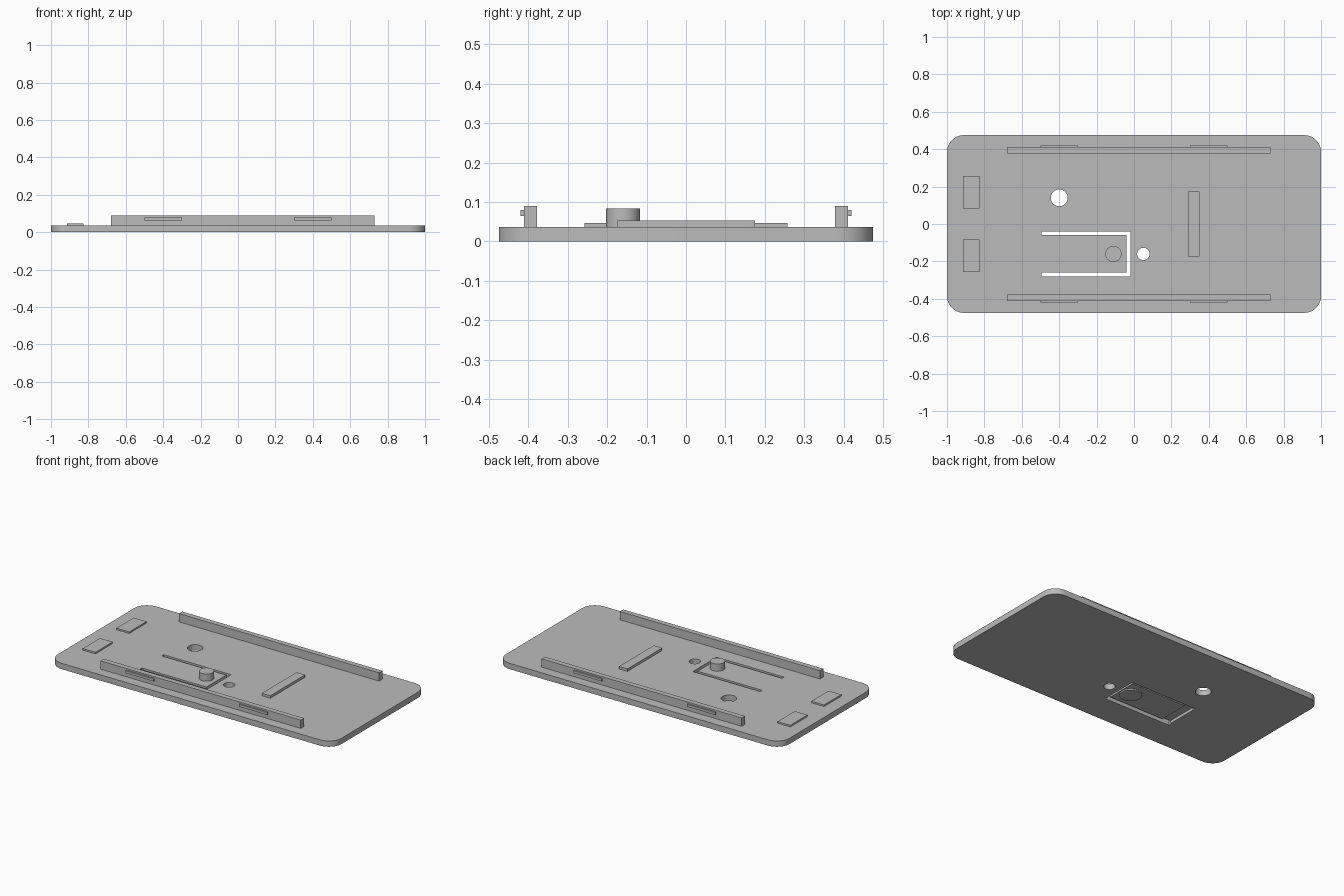
import bpy
import bmesh
import math

cube = bpy.data.objects.get("Cube")
if cube:
    bpy.data.objects.remove(cube, do_unlink=True)

grey = bpy.data.materials.new("plain grey")
grey.use_nodes = True
grey.diffuse_color = (0.5, 0.5, 0.5, 1)
grey.node_tree.nodes["Principled BSDF"].inputs["Base Color"].default_value = (0.5, 0.5, 0.5, 1)


def finish(name, bm):
    mesh = bpy.data.meshes.new(name)
    bm.to_mesh(mesh)
    bm.free()
    mesh.materials.append(grey)
    obj = bpy.data.objects.new(name, mesh)
    bpy.context.collection.objects.link(obj)
    return obj


def box(name, x, y, z, corner=0):
    """Box from (low, high) ranges, with optional rounded vertical edges."""
    bm = bmesh.new()
    bmesh.ops.create_cube(bm, size=1)
    for v in bm.verts:
        v.co = [r[0] if c < 0 else r[1] for c, r in zip(v.co, (x, y, z))]
    if corner:
        upright = [e for e in bm.edges
                   if abs(e.verts[0].co.z - e.verts[1].co.z) > 0.001]
        bmesh.ops.bevel(bm, geom=upright, offset=corner, segments=12,
                        profile=0.5, affect='EDGES')
    return finish(name, bm)


def cylinder(name, x, y, radius, z):
    bm = bmesh.new()
    bmesh.ops.create_cone(bm, cap_ends=True, segments=48, radius1=radius,
                          radius2=radius, depth=z[1] - z[0])
    bmesh.ops.translate(bm, verts=bm.verts, vec=(x, y, sum(z) / 2))
    return finish(name, bm)


def smooth(obj):
    bpy.ops.object.select_all(action='DESELECT')
    obj.select_set(True)
    bpy.context.view_layer.objects.active = obj
    bpy.ops.object.shade_smooth_by_angle(angle=math.radians(30))


TOP = 0.037
BASE = TOP - 0.004
THROUGH = (-0.05, 0.1)

# Base plate with rounded corners
plate = box("base_plate", (-1, 1), (-0.475, 0.475), (0, TOP), 0.09)

# Holes, slots around the spring tongue, thinned tongue and hinge groove
cutters = [
    cylinder("large_hole_cutter", -0.4, 0.14, 0.045, THROUGH),
    cylinder("small_hole_cutter", 0.05, -0.16, 0.033, THROUGH),
    box("tongue_recess_cutter", (-0.485, -0.03), (-0.27, -0.05), (-0.05, 0.008)),
    box("hinge_groove_cutter", (-0.49, -0.43), (-0.272, -0.048), (-0.05, 0.018)),
    box("front_slot_cutter", (-0.495, -0.03), (-0.28, -0.26), THROUGH),
    box("back_slot_cutter", (-0.495, -0.03), (-0.06, -0.04), THROUGH),
    box("end_slot_cutter", (-0.04, -0.02), (-0.28, -0.04), THROUGH),
]
bpy.context.view_layer.objects.active = plate
for cutter in cutters:
    cutter.hide_render = True
    mod = plate.modifiers.new("cut", 'BOOLEAN')
    mod.operation = 'DIFFERENCE'
    mod.solver = 'EXACT'
    mod.object = cutter
    bpy.ops.object.modifier_apply(modifier=mod.name)
    bpy.data.objects.remove(cutter, do_unlink=True)
smooth(plate)

# Latch peg above the tongue and push button below it
smooth(cylinder("latch_peg", -0.11, -0.16, 0.043, (BASE, 0.083)))
smooth(cylinder("push_button", -0.11, -0.16, 0.065, (0, 0.012)))

# Cross bar
box("cross_bar", (0.29, 0.35), (-0.175, 0.175), (BASE, 0.053))

# Side rails with outward clips, and the two end pads
for side, label in ((-1, "front"), (1, "back")):
    def across(a, b):
        return sorted((side * a, side * b))

    box(label + "_rail", (-0.68, 0.73), across(0.378, 0.411), (BASE, 0.09))
    for x, end in ((-0.4, "right"), (0.4, "left")):
        box(f"{label}_{end}_clip", (x - 0.1, x + 0.1),
            across(0.405, 0.42), (0.064, 0.08))
    box(label + "_pad", (-0.915, -0.825), across(0.083, 0.257), (BASE, 0.047))
